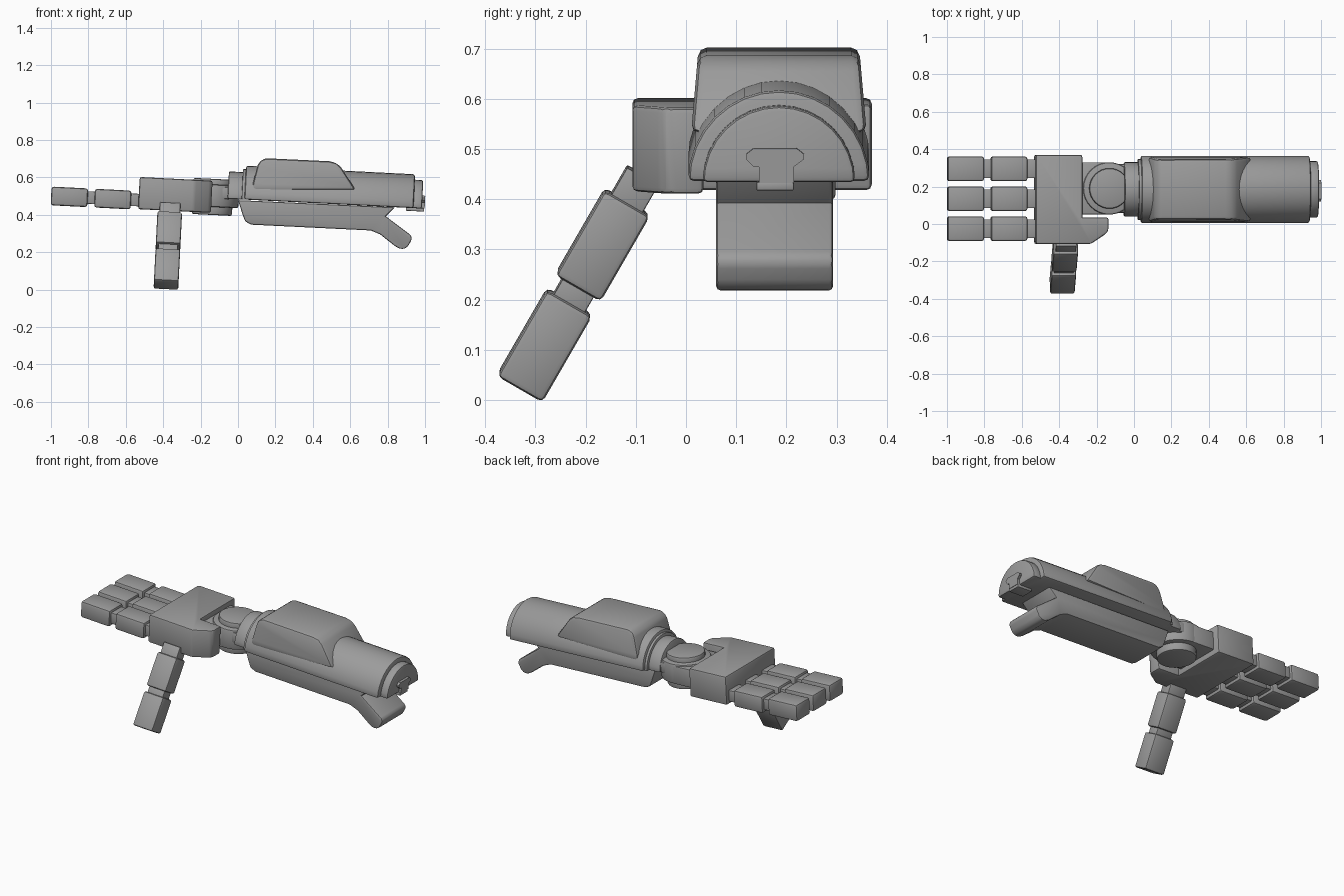
import bpy, bmesh, math
from mathutils import Matrix, Vector

if "Cube" in bpy.data.objects:
    bpy.data.objects.remove(bpy.data.objects["Cube"])

GREY = bpy.data.materials.new("plain grey")
GREY.diffuse_color = (0.33, 0.33, 0.33, 1)
GREY.use_nodes = True
GREY.node_tree.nodes["Principled BSDF"].inputs["Base Color"].default_value = GREY.diffuse_color

# The whole arm slopes gently down towards +x
TILT = Matrix.Translation((0, 0, 0.5)) @ Matrix.Rotation(math.radians(2.9), 4, 'Y')
FLAT = Matrix.Identity(4)


def prism(name, pts, axis, a, b, bevel=0.0, frame=TILT, end_scale=1.0):
    """Extrude a closed profile along an axis and round its convex edges."""
    def place(p, t):
        return {'x': (t, p[0], p[1]), 'y': (p[0], t, p[1]), 'z': (p[0], p[1], t)}[axis]
    bm = bmesh.new()
    n = len(pts)
    lo = [bm.verts.new(place(p, a)) for p in pts]
    hi = [bm.verts.new(place(p, b)) for p in pts]
    bm.faces.new(lo)
    bm.faces.new(hi)
    for i in range(n):
        j = (i + 1) % n
        bm.faces.new((lo[i], lo[j], hi[j], hi[i]))
    bmesh.ops.recalc_face_normals(bm, faces=bm.faces)
    if bevel:
        edges = [e for e in bm.edges if e.calc_face_angle_signed(0) > math.radians(25)]
        bmesh.ops.bevel(bm, geom=edges, offset=bevel, segments=2, profile=0.5,
                        affect='EDGES', clamp_overlap=True)
    bm.transform(frame)
    mesh = bpy.data.meshes.new(name)
    bm.to_mesh(mesh)
    bm.free()
    mesh.materials.append(GREY)
    obj = bpy.data.objects.new(name, mesh)
    bpy.context.collection.objects.link(obj)
    bpy.ops.object.select_all(action='DESELECT')
    obj.select_set(True)
    bpy.context.view_layer.objects.active = obj
    bpy.ops.object.shade_smooth_by_angle(angle=math.radians(30))
    return obj


def box(name, x, y, z, bevel=0.0, frame=TILT):
    pts = [(x[0], y[0]), (x[1], y[0]), (x[1], y[1]), (x[0], y[1])]
    return prism(name, pts, 'z', z[0], z[1], bevel, frame)


def arc(cx, cy, r, start, end, n, closed=False):
    steps = n if closed else n + 1
    return [(cx + r * math.cos(math.radians(start + (end - start) * i / n)),
             cy + r * math.sin(math.radians(start + (end - start) * i / n)))
            for i in range(steps)]


def half_round(name, r, x0, x1, bevel):
    prism(name, arc(0.185, -0.017, r, 0, 180, 16), 'x', x0, x1, bevel)


def disc(name, r, z0, z1, bevel):
    prism(name, arc(-0.135, 0.19, r, 0, 360, 32, True), 'z', z0, z1, bevel)


# Forearm shell with stepped cuffs
half_round("forearm_shell", 0.181, 0.035, 0.94, 0.012)
half_round("wrist_cuff", 0.146, -0.055, 0.05, 0.008)
half_round("cuff_step", 0.163, 0.02, 0.05, 0.004)
half_round("elbow_cap", 0.152, 0.92, 0.985, 0.01)

# Clip on the elbow end
prism("elbow_clip", [(0.12, 0.03), (0.135, 0.015), (0.145, 0.015), (0.145, -0.017),
                     (0.215, -0.017), (0.215, 0.015), (0.235, 0.03), (0.235, 0.04),
                     (0.22, 0.052), (0.135, 0.052), (0.12, 0.04)], 'x', 0.97, 1.0)
box("clip_tongue", (0.90, 0.998), (0.14, 0.215), (-0.033, -0.015), 0.004)

# Raised housing on top of the forearm
hump = [(0.075, 0.53), (0.08, 0.57), (0.105, 0.665), (0.12, 0.69), (0.15, 0.702),
        (0.49, 0.686), (0.525, 0.677), (0.55, 0.655), (0.63, 0.532)]
housing = prism("top_housing", hump, 'y', 0.01, 0.36, 0.018, FLAT)
for v in housing.data.vertices:       # sides lean inwards towards the top
    v.co.y = 0.185 + (v.co.y - 0.185) * (1 - 0.5 * max(0, v.co.z - 0.53) ** 1.0)

# Lower body ending in a hooked tail
prism("lower_body", [(0.0, 0.478), (0.025, 0.40), (0.038, 0.365), (0.07, 0.347),
                     (0.71, 0.316), (0.76, 0.295), (0.84, 0.232), (0.865, 0.218),
                     (0.89, 0.218), (0.91, 0.232), (0.93, 0.27), (0.925, 0.29),
                     (0.79, 0.392), (0.84, 0.44)], 'y', 0.06, 0.293, 0.009, FLAT)

# Wrist hinge
disc("wrist_hinge_core", 0.14, -0.065, 0.055, 0.01)
disc("wrist_hinge_top", 0.108, 0.03, 0.085, 0.01)
disc("wrist_hinge_bottom", 0.108, -0.108, -0.04, 0.01)
box("wrist_link", (-0.13, -0.04), (0.06, 0.32), (-0.02, 0.045), 0.01)
box("palm_link", (-0.32, -0.14), (0.05, 0.33), (-0.065, 0.045), 0.008)

# Palm with thumb-side extension
prism("palm", [(-0.53, -0.107), (-0.235, -0.107), (-0.15, -0.05), (-0.14, -0.03),
               (-0.14, 0.035), (-0.28, 0.035), (-0.28, 0.37), (-0.53, 0.37)],
      'z', -0.097, 0.075, 0.014)

# Three fingers, each with two segments and two narrow joints
for i, y in enumerate((-0.025, 0.135, 0.295)):
    wide, slim = (y - 0.066, y + 0.066), (y - 0.05, y + 0.05)
    box(f"finger_tip_{i}", (-0.998, -0.802), wide, (-0.1, 0.0), 0.013)
    box(f"finger_base_{i}", (-0.765, -0.57), wide, (-0.1, 0.0), 0.013)
    box(f"finger_joint_{i}", (-0.82, -0.75), slim, (-0.082, -0.015), 0.004)
    box(f"finger_knuckle_{i}", (-0.59, -0.51), slim, (-0.082, -0.015), 0.004)

# Thumb hanging down and outwards, built along its own axis
THUMB = TILT @ Matrix.Translation((-0.36, -0.166, -0.209)) @ Matrix.Rotation(math.radians(-30), 4, 'X')
box("thumb_base", (-0.066, 0.066), (-0.052, 0.052), (-0.098, 0.098), 0.011, THUMB)
box("thumb_tip", (-0.066, 0.066), (-0.052, 0.052), (-0.33, -0.132), 0.011, THUMB)
box("thumb_joint", (-0.052, 0.052), (-0.036, 0.036), (-0.15, -0.08), 0.004, THUMB)
box("thumb_knuckle", (-0.055, 0.055), (-0.036, 0.036), (0.08, 0.16), 0.004, THUMB)
